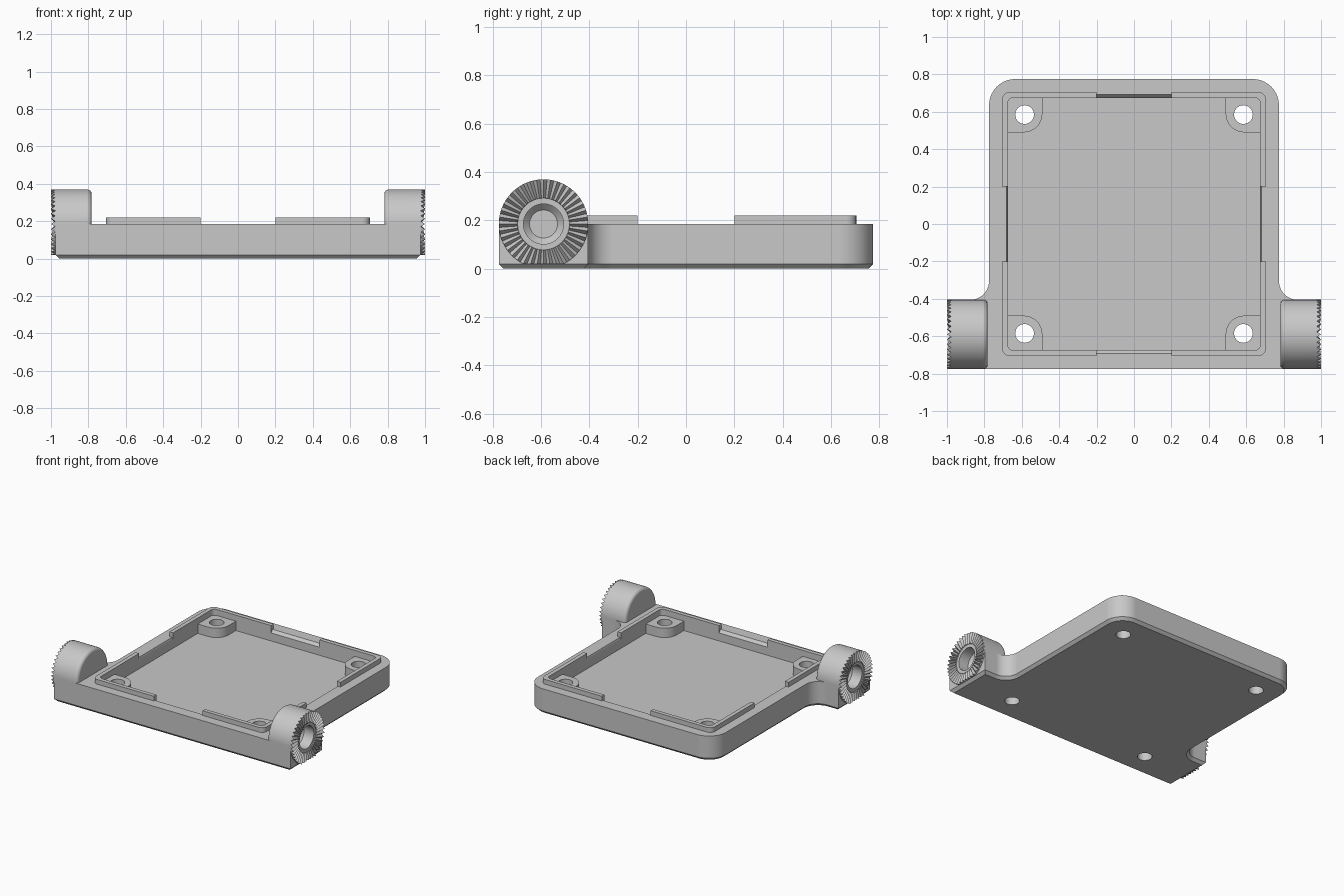
import bpy, bmesh
from math import sin, cos, pi
from mathutils import Vector

cube = bpy.data.objects.get("Cube")
if cube:
    bpy.data.objects.remove(cube, do_unlink=True)

grey = bpy.data.materials.new("plain grey")
grey.use_nodes = True
grey.diffuse_color = (0.58, 0.58, 0.58, 1)
for node in grey.node_tree.nodes:
    if node.type == 'BSDF_PRINCIPLED':
        node.inputs["Base Color"].default_value = (0.58, 0.58, 0.58, 1)

RIM, FLOOR, BOSS, WALL = 0.185, 0.105, 0.175, 0.675
HUB_Y, HUB_Z, HUB_R = -0.59, 0.185, 0.185
TEETH = 40


def finish(bm, name):
    bmesh.ops.recalc_face_normals(bm, faces=bm.faces)
    mesh = bpy.data.meshes.new(name)
    bm.to_mesh(mesh)
    bm.free()
    obj = bpy.data.objects.new(name, mesh)
    bpy.context.collection.objects.link(obj)
    mesh.materials.append(grey)
    return obj


def rounded(corners, steps=10):
    """Outline with an arc at each right-angled corner (x, y, radius)."""
    out = []
    for i, (x, y, r) in enumerate(corners):
        p = Vector((x, y))
        if r == 0:
            out.append(p)
            continue
        a = (Vector(corners[i - 1][:2]) - p).normalized()
        b = (Vector(corners[(i + 1) % len(corners)][:2]) - p).normalized()
        c = p + r * (a + b)
        for k in range(steps + 1):
            t = k / steps * pi / 2
            out.append(c - r * (b * cos(t) + a * sin(t)))
    return out


def box(x0, x1, y0, y1, r=0):
    return rounded([(x0, y0, r), (x1, y0, r), (x1, y1, r), (x0, y1, r)])


def circle(x, y, r, n=40):
    return [(x + r * cos(2 * pi * k / n), y + r * sin(2 * pi * k / n)) for k in range(n)]


def prism(name, outline, z0, z1, chamfer=0):
    bm = bmesh.new()
    base = bm.faces.new([bm.verts.new((p[0], p[1], z0 + chamfer)) for p in outline])
    bm.normal_update()
    top = bmesh.ops.extrude_face_region(bm, geom=[base], use_keep_orig=True)["geom"]
    for v in top:
        if isinstance(v, bmesh.types.BMVert):
            v.co.z = z1
    bmesh.ops.recalc_face_normals(bm, faces=bm.faces)
    if chamfer:
        bmesh.ops.inset_region(bm, faces=[base], thickness=chamfer, use_even_offset=True)
        for v in base.verts:
            v.co.z = z0
    return finish(bm, name)


def cut(obj, cutters):
    bpy.context.view_layer.objects.active = obj
    for c in cutters:
        mod = obj.modifiers.new("cut", 'BOOLEAN')
        mod.operation, mod.solver, mod.object = 'DIFFERENCE', 'EXACT', c
        bpy.ops.object.modifier_apply(modifier=mod.name)
        bpy.data.objects.remove(c, do_unlink=True)


def lathe_x(name, side, rings, n, trim=None):
    """Turn (radius, x on peaks, x in valleys) rings about the hinge axis."""
    bm = bmesh.new()
    loops = []
    for r, peak, valley in rings:
        loops.append([bm.verts.new((side * (valley if k % 2 else peak),
                                    HUB_Y + r * cos(2 * pi * k / n),
                                    HUB_Z + r * sin(2 * pi * k / n))) for k in range(n)])
    for a, b in zip(loops, loops[1:]):
        for k in range(n):
            j = (k + 1) % n
            bm.faces.new((a[k], a[j], b[j], b[k]))
    bm.faces.new(loops[0])
    bm.faces.new(loops[-1])
    if trim is not None:
        bmesh.ops.bisect_plane(bm, geom=bm.verts[:] + bm.edges[:] + bm.faces[:],
                               plane_co=(0, 0, trim), plane_no=(0, 0, 1), clear_inner=True)
        bmesh.ops.holes_fill(bm, edges=[e for e in bm.edges if e.is_boundary], sides=0)
    return finish(bm, name)


# Tray body with hinge ears and a chamfered underside
right = [(0.975, -0.775, 0), (0.975, -0.405, 0), (0.775, -0.405, 0.1), (0.775, 0.775, 0.14)]
left = [(-x, y, r) for x, y, r in reversed(right)]
tray = prism("tray_body", rounded(right + left), 0, RIM, 0.02)

cutters = [prism("cavity_cutter", box(-WALL, WALL, -WALL, WALL, 0.03), FLOOR, 0.5)]
for sx in (-1, 1):
    cutters.append(lathe_x("hub_cutter", sx, [(0.14, 0.83, 0.83), (0.14, 1.1, 1.1)], 40))
    for sy in (-1, 1):
        cutters.append(prism("hole_cutter", circle(sx * 0.585, sy * 0.585, 0.05), -0.1, 0.5))

# Sloped catches cut in the inner edge of the rim, one per side
for i, size in enumerate((0.018, 0.008, 0.018, 0.008)):
    bm = bmesh.new()
    section = [(WALL + size, RIM), (WALL + size, RIM + 0.05),
               (WALL - 0.05, RIM + 0.05), (WALL - 0.05, RIM - 0.02), (WALL, RIM - 0.02)]
    ends = []
    for x in (-0.2, 0.2):
        pts = [(x, y, z) for y, z in section]
        for _ in range(i):
            pts = [(-y, x2, z) for x2, y, z in pts]
        ends.append([bm.verts.new(p) for p in pts])
        bm.faces.new(ends[-1])
    for k in range(len(section)):
        bm.faces.new((ends[0][k], ends[0][k - 1], ends[1][k - 1], ends[1][k]))
    cutters.append(finish(bm, "catch_cutter"))
cut(tray, cutters)
parts = [tray]

# Raised lip, open in the middle of each side
lip = prism("rim_lip", box(-0.705, 0.705, -0.705, 0.705, 0.04), RIM, 0.22)
cut(lip, [prism("lip_inner_cutter", box(-WALL, WALL, -WALL, WALL, 0.03), 0, 0.5),
          prism("gap_cutter_a", box(-0.2, 0.2, -1, 1), 0, 0.5),
          prism("gap_cutter_b", box(-1, 1, -0.2, 0.2), 0, 0.5)])
parts.append(lip)

# Screw bosses in the corners of the cavity
for sx, xname in ((-1, "right"), (1, "left")):
    for sy, yname in ((-1, "front"), (1, "back")):
        corners = [(0.49, 0.49, 0.1), (0.69, 0.49, 0), (0.69, 0.69, 0), (0.49, 0.69, 0)]
        boss = prism(f"screw_boss_{yname}_{xname}",
                     rounded([(sx * x, sy * y, r) for x, y, r in corners]), FLOOR - 0.01, BOSS)
        cut(boss, [prism("hole_cutter", circle(sx * 0.585, sy * 0.585, 0.05), -0.1, 0.5)])
        parts.append(boss)

# Toothed hinge hubs with a blind socket
for side, name in ((-1, "right"), (1, "left")):
    rings = [(HUB_R - 0.025, 0.782, 0.782)]
    for k in range(1, 7):
        t = k / 6 * pi / 2
        x = 0.807 - 0.025 * cos(t)
        rings.append((HUB_R - 0.025 + 0.025 * sin(t), x, x))
    rings += [(HUB_R, 1.0, 0.977), (0.108, 0.99, 0.98), (0.107, 0.98, 0.98),
              (0.083, 0.98, 0.98), (0.083, 0.9, 0.9), (0.058, 0.875, 0.875)]
    parts.append(lathe_x(f"hinge_hub_{name}", side, rings, 2 * TEETH, 0.02))

# Smooth the curved faces, keep edges crisp and flat faces flat
bpy.ops.object.select_all(action='DESELECT')
for obj in parts:
    obj.select_set(True)
bpy.context.view_layer.objects.active = tray
bpy.ops.object.shade_smooth_by_angle(angle=0.5)
for obj in parts:
    obj.modifiers.new("flat faces", 'WEIGHTED_NORMAL').keep_sharp = True
